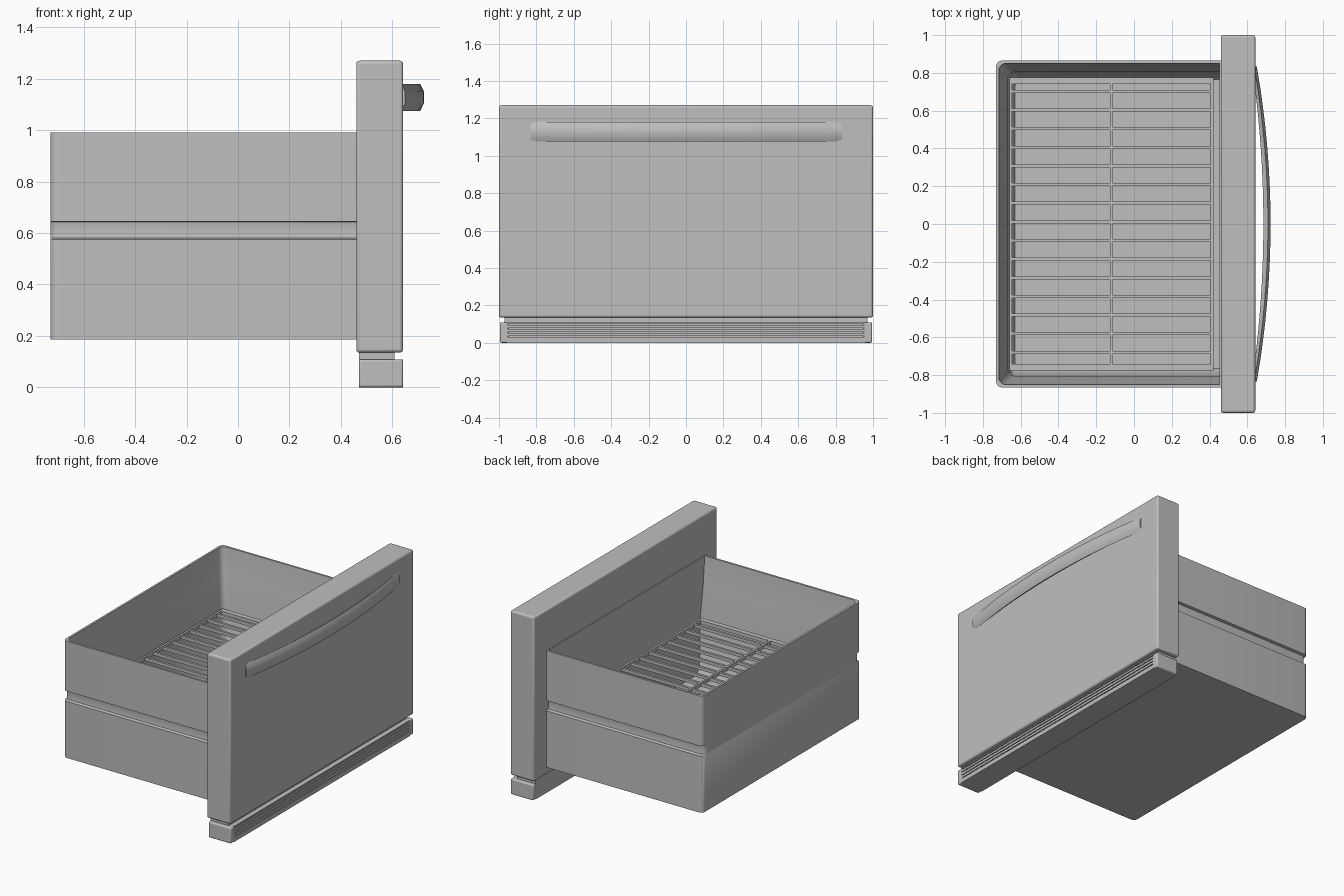
import bpy
import bmesh
import math

cube = bpy.data.objects.get("Cube")
if cube:
    bpy.data.objects.remove(cube)

steel = bpy.data.materials.new("light_grey_metal")
steel.use_nodes = True
GREY = (0.52, 0.52, 0.52, 1)
steel.diffuse_color = GREY
steel.node_tree.nodes["Principled BSDF"].inputs["Base Color"].default_value = GREY


def finish(name, bm, bevel=0, segments=3):
    """Turn a bmesh into a smooth-shaded object with crisp edges."""
    bmesh.ops.recalc_face_normals(bm, faces=bm.faces)
    mesh = bpy.data.meshes.new(name)
    bm.to_mesh(mesh)
    bm.free()
    mesh.materials.append(steel)
    obj = bpy.data.objects.new(name, mesh)
    bpy.context.collection.objects.link(obj)
    if bevel:
        mod = obj.modifiers.new("soft_edges", "BEVEL")
        mod.width = bevel
        mod.segments = segments
    bpy.ops.object.select_all(action="DESELECT")
    obj.select_set(True)
    bpy.context.view_layer.objects.active = obj
    bpy.ops.object.shade_smooth_by_angle(angle=math.radians(35))
    return obj


def add_box(bm, x0, x1, y0, y1, z0, z1):
    verts = bmesh.ops.create_cube(bm, size=1)["verts"]
    bmesh.ops.scale(bm, vec=(x1 - x0, y1 - y0, z1 - z0), verts=verts)
    bmesh.ops.translate(bm, vec=((x0 + x1) / 2, (y0 + y1) / 2, (z0 + z1) / 2), verts=verts)


def loft(bm, rings):
    """Skin closed rings of points in order and cap both ends."""
    loops = [[bm.verts.new(p) for p in ring] for ring in rings]
    n = len(loops[0])
    for a, b in zip(loops, loops[1:]):
        for i in range(n):
            j = (i + 1) % n
            bm.faces.new((a[i], a[j], b[j], b[i]))
    bm.faces.new(loops[0])
    bm.faces.new(loops[-1])


def tub_ring(z, x0, x1, hy, r=0.03, steps=5):
    """Rectangle with two rounded back corners."""
    pts = [(x1, -hy, z), (x1, hy, z)]
    for sign in (1, -1):
        arc = []
        for k in range(steps + 1):
            a = math.pi / 2 * k / steps
            arc.append((x0 + r - r * math.sin(a), sign * (hy - r + r * math.cos(a)), z))
        pts += arc if sign == 1 else arc[::-1]
    return pts


# Drawer tub: outer wall with side runner channels, then over the rim and inside
bm = bmesh.new()
BACK, FRONT, HALF = -0.73, 0.465, 0.865
rings = []
for z, dip in ((0.185, 0), (0.575, 0), (0.58, 0.02), (0.62, 0.025), (0.642, 0.02), (0.645, 0), (0.99, 0)):
    rings.append(tub_ring(z, BACK, FRONT, HALF - dip))
for z, wall in ((0.99, 0.014), (0.8, 0.03), (0.6, 0.06), (0.25, 0.07), (0.2, 0.1)):
    rings.append(tub_ring(z, BACK + wall, FRONT - 0.012, HALF - wall, 0.04))
loft(bm, rings)
finish("drawer_tub", bm)

# Front panel
bm = bmesh.new()
add_box(bm, 0.46, 0.642, -1, 1, 0.135, 1.27)
finish("front_panel", bm, 0.012)

# Bowed handle, merging into the panel at both ends
bm = bmesh.new()
rings = []
STATIONS = 16
for k in range(STATIONS + 1):
    t = 2 * k / STATIONS - 1
    y = 0.835 * t
    bow = 1 - t * t
    inner = 0.625 + 0.06 * bow
    outer = 0.65 + 0.073 * bow
    shoulder = outer - 0.014
    rings.append([(inner, y, 1.09), (shoulder, y, 1.075), (outer, y, 1.105),
                  (outer, y, 1.15), (shoulder, y, 1.18), (inner, y, 1.165)])
loft(bm, rings)
finish("handle", bm)

# Kick plate: stepped profile with long slits, closed by end blocks
bm = bmesh.new()
profile = [(0.47, 0), (0.642, 0)]
for z in (0.03, 0.052, 0.074, 0.094):
    profile += [(0.642, z), (0.63, z), (0.63, z + 0.006), (0.642, z + 0.006)]
profile += [(0.642, 0.108), (0.608, 0.108), (0.608, 0.137), (0.47, 0.137)]
loft(bm, [[(x, y, z) for x, z in profile] for y in (-0.96, 0.96)])
finish("kick_plate", bm)
for side, sign in (("left", 1), ("right", -1)):
    bm = bmesh.new()
    y0, y1 = sorted((sign * 0.95, sign * 0.995))
    add_box(bm, 0.47, 0.642, y0, y1, 0, 0.108)
    finish("kick_plate_end_" + side, bm, 0.008)
    bm = bmesh.new()
    y0, y1 = sorted((sign * 0.95, sign * 0.97))
    add_box(bm, 0.47, 0.608, y0, y1, 0.1, 0.137)
    finish("kick_plate_top_" + side, bm)

# Slatted rack: frame, centre spine and cross bars
bm = bmesh.new()
X0, X1, RY, LOW, HIGH = -0.66, 0.42, 0.775, 0.575, 0.6
for sign in (1, -1):
    y0, y1 = sorted((sign * (RY - 0.035), sign * RY))
    add_box(bm, X0, X1, y0, y1, LOW, HIGH)
for x, w in ((X0, 0.014), (-0.127, 0.014), (X1 - 0.014, 0.014)):
    add_box(bm, x, x + w, -RY + 0.03, RY - 0.03, LOW, HIGH)
SLOTS = 15
pitch = 2 * (RY - 0.035) / SLOTS
for k in range(SLOTS):
    y = RY - 0.065 - k * pitch
    if y > -RY + 0.04:
        add_box(bm, X0 + 0.01, X1 - 0.01, y - 0.016, y, LOW + 0.002, HIGH - 0.002)
finish("slatted_rack", bm)
